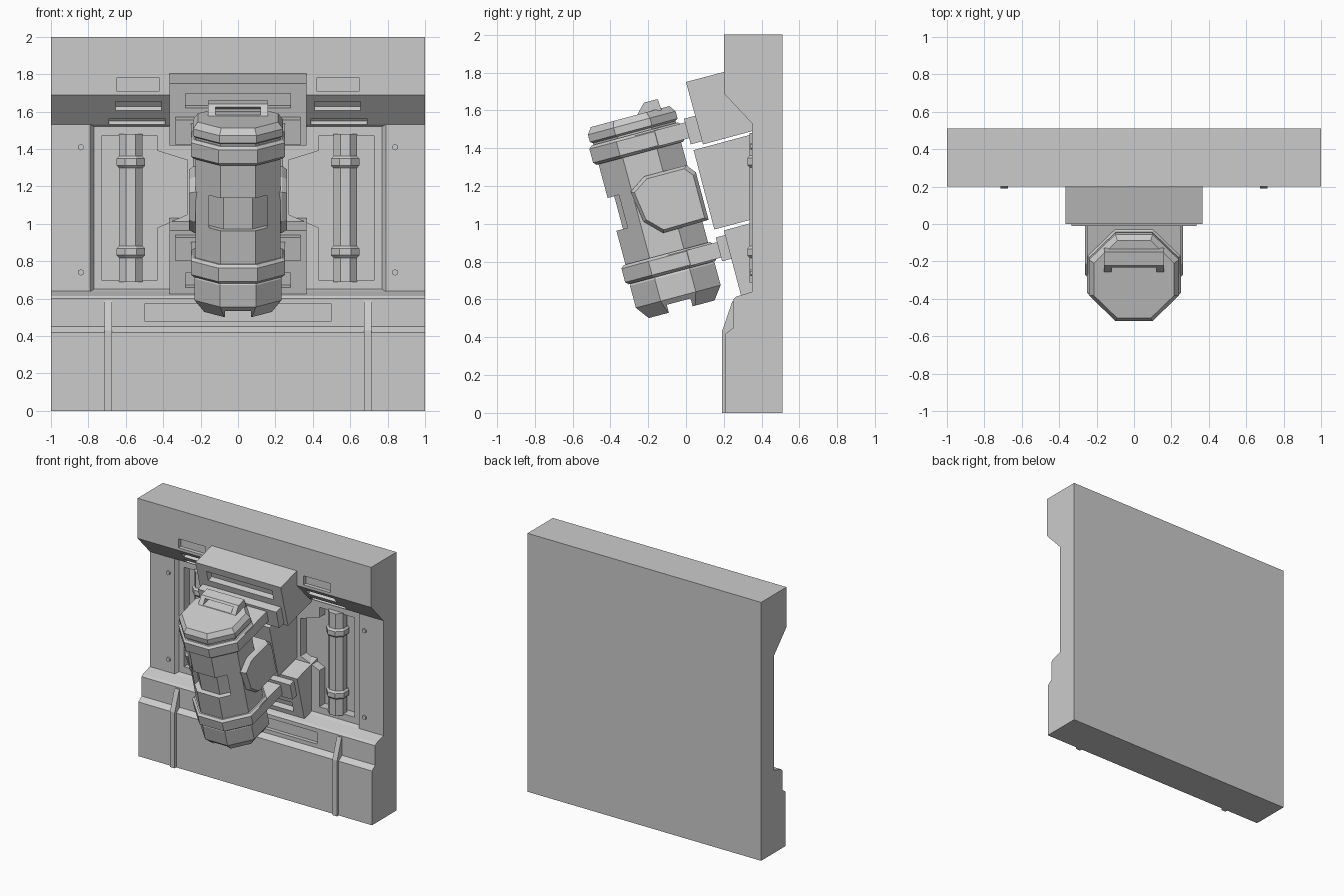
import bpy, bmesh, math
from mathutils import Matrix, Vector

if "Cube" in bpy.data.objects:
    bpy.data.objects.remove(bpy.data.objects["Cube"])

I = Matrix.Identity(4)
# tilted frame shared by the canister: local y = depth, local z = axis
TILT = Matrix.Translation((0, -0.16, 1.06)) @ Matrix.Rotation(math.radians(15), 4, 'X')


def finish(bm, name, M):
    bmesh.ops.recalc_face_normals(bm, faces=bm.faces)
    bm.transform(M)
    me = bpy.data.meshes.new(name)
    bm.to_mesh(me)
    bm.free()
    ob = bpy.data.objects.new(name, me)
    bpy.context.collection.objects.link(ob)
    return ob


def prism(name, pts, axis, lo, hi, M=I, taper=1.0):
    """Extrude a 2D outline along x (pts = y,z) or y (pts = x,z); taper scales the hi end."""
    cx = (min(p[0] for p in pts) + max(p[0] for p in pts)) / 2
    cz = (min(p[1] for p in pts) + max(p[1] for p in pts)) / 2
    bm = bmesh.new()
    rings = []
    for d, s in ((lo, 1), (hi, taper)):
        ring = []
        for a, b in pts:
            a, b = cx + (a - cx) * s, cz + (b - cz) * s
            ring.append(bm.verts.new((d, a, b) if axis == 'x' else (a, d, b)))
        rings.append(ring)
    n = len(pts)
    bm.faces.new(rings[0])
    bm.faces.new(rings[1])
    for i in range(n):
        j = (i + 1) % n
        bm.faces.new((rings[0][i], rings[0][j], rings[1][j], rings[1][i]))
    return finish(bm, name, M)


def box(name, x0, x1, y0, y1, z0, z1, M=I):
    return prism(name, [(y0, z0), (y1, z0), (y1, z1), (y0, z1)], 'x', x0, x1, M)


def lathe(name, prof, M=I, n=8):
    """Faceted turned solid; prof = (flat-to-centre radius, height)."""
    bm = bmesh.new()
    k = 1 / math.cos(math.pi / n)
    rings = [[bm.verts.new((r * k * math.cos((i + .5) * 2 * math.pi / n),
                            r * k * math.sin((i + .5) * 2 * math.pi / n), z))
              for i in range(n)] for r, z in prof]
    for a, b in zip(rings, rings[1:]):
        for i in range(n):
            j = (i + 1) % n
            bm.faces.new((a[i], a[j], b[j], b[i]))
    bm.faces.new(rings[0])
    bm.faces.new(rings[-1])
    return finish(bm, name, M)


def cut(ob, cutter):
    cutter.hide_render = True
    m = ob.modifiers.new('cut', 'BOOLEAN')
    m.operation, m.solver, m.object = 'DIFFERENCE', 'EXACT', cutter
    bpy.context.view_layer.objects.active = ob
    bpy.ops.object.modifier_apply(modifier=m.name)
    bpy.data.objects.remove(cutter)


# wall slab with overhanging header and stepped base
wall = prism('wall', [(.51, 0), (.51, 2), (.2, 2), (.2, 1.69), (.35, 1.53), (.35, .64),
                      (.265, .615), (.25, .6), (.25, .45), (.21, .42), (.21, 0)], 'x', -1, 1)
# shallow central recess with sloped rim
cut(wall, prism('cutter', [(-.793, .637), (.793, .637), (.793, 1.533), (-.793, 1.533)],
                'y', .346, .38, I, .97))
# base slot
cut(wall, box('cutter', -.5, .5, .2, .28, .48, .57))

for s, side in ((-1, 'left'), (1, 'right')):
    # deep pipe bays
    bay = [(.73, .7), (.43, .7), (.43, .98), (.27, 1.05), (.27, 1.34), (.43, 1.39),
           (.43, 1.47), (.73, 1.47)]
    cut(wall, prism('cutter', [(s * x, z) for x, z in bay], 'y', .3, .45))
    # header slots
    xs = sorted((s * .42, s * .65))
    cut(wall, box('cutter', *xs, .1, .23, 1.71, 1.78))
    for x0, x1, y, z, h in ((.41, .655, .256, 1.63, .066), (.39, .69, .335, 1.546, .045)):
        M = Matrix.Translation((0, y, z)) @ Matrix.Rotation(math.radians(43), 4, 'X')
        xs = sorted((s * x0, s * x1))
        cut(wall, box('cutter', *xs, -.1, .03, -h / 2, h / 2, M))
    # pipes with collars
    P = Matrix.Translation((s * .573, .4, 0))
    lathe('pipe_' + side, [(.063, .69), (.063, 1.48)], P)
    for z in (.85, 1.33):
        lathe('pipe_collar_' + side, [(.063, z - .032), (.076, z - .018),
                                      (.076, z + .018), (.063, z + .032)], P)
    # bolts
    for z in (.74, 1.41):
        lathe('bolt_' + side, [(.015, 0), (.015, .02)],
              Matrix.Translation((s * .84, .36, z)) @ Matrix.Rotation(math.pi / 2, 4, 'X'), 6)
    # base ribs
    xs = sorted((s * .675, s * .715))
    prism('base_rib_' + side, [(.3, 0), (.19, 0), (.19, .43), (.245, .59), (.3, .59)], 'x', *xs)

# mount: upper block, spine, lower block
upper = prism('mount_upper', [(0, 1.75), (.2, 1.803), (.46, 1.803), (.46, 1.52), (.09, 1.42)],
              'x', -.365, .365)
cut(upper, box('cutter', -.28, .28, .2, .38, .49, .57, TILT))
prism('mount_spine', [(.04, 1.39), (.46, 1.503), (.46, 1.053), (.15, .97)], 'x', -.24, .24)
lower = prism('mount_lower', [(.2, .965), (.46, 1.035), (.46, .63), (.29, .625)], 'x', -.365, .365)
cut(lower, box('cutter', -.28, .28, .2, .37, -.5, -.42, TILT))

# canister body with front window
body = lathe('canister_body', [(.18, -.53), (.232, -.46), (.232, -.34), (.226, -.33),
                               (.226, .44), (.24, .45), (.24, .49), (.215, .525)], TILT)
cut(body, box('cutter', -.155, .155, -.4, -.1, -.04, .14, TILT))
cut(body, box('cutter', -.07, .07, -.4, .4, -.6, -.487, TILT))
cut(body, box('cutter', -.4, .4, -.07, .06, -.6, -.487, TILT))
lathe('canister_core', [(.19, -.06), (.19, .16)], TILT)

# clamp rings, their arms and backing plates
for name, z0, z1, p0, p1 in (('upper', .324, .43, .3, .44), ('lower', -.33, -.225, -.34, -.21)):
    lathe('clamp_ring_' + name, [(.236, z0), (.252, z0 + .015), (.252, z1 - .015), (.236, z1)], TILT)
    box('clamp_arm_' + name, -.25, .25, 0, .28, z0 + .01, z1 - .01, TILT)
    box('clamp_plate_' + name, -.335, .335, .272, .335, p0, p1, TILT)

# side pods
pod = [(-.1, .14), (-.01, .2), (.22, .2), (.26, .15), (.26, -.11), (.01, -.115), (-.075, -.03)]
for s, side in ((-1, 'left'), (1, 'right')):
    prism('pod_core_' + side, pod, 'x', s * .13, s * .235, TILT)
    prism('pod_face_' + side, pod, 'x', s * .235, s * .262, TILT, .9)

# top handle with slot
handle = prism('handle', [(.03, .515), (.09, .577), (.165, .577), (.17, .515)], 'x', -.16, .16, TILT)
cut(handle, prism('cutter', [(.02, .528), (.055, .575), (.12, .54), (.12, .528)],
                  'x', -.12, .12, TILT))
